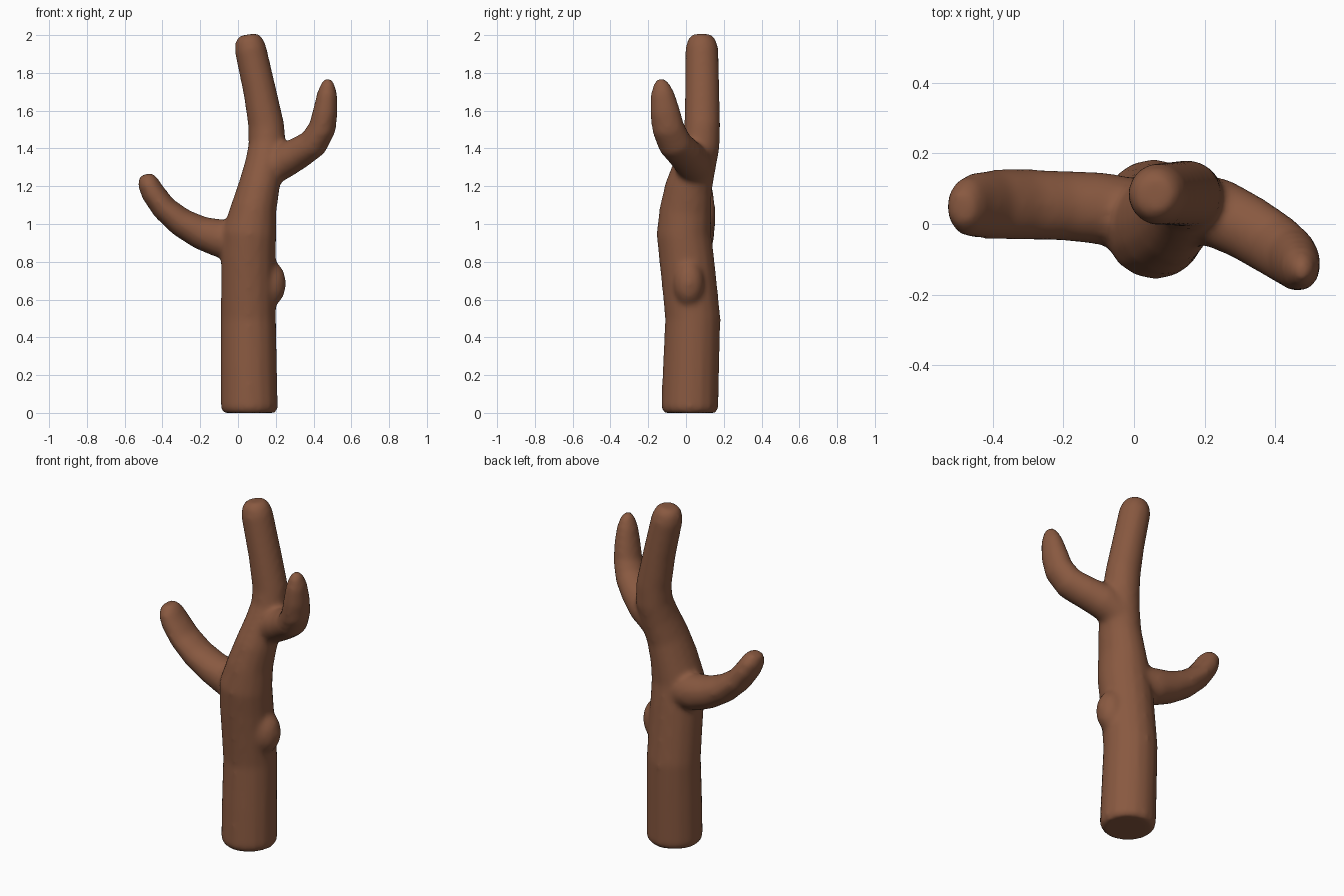
import bpy, bmesh, math
from mathutils import Vector, Matrix

SIDES = 16


def tube(bm, rows):
    """Sweep an oval along a path; rows are x, y, z, radius across y, radius in the xz plane."""
    pts = [Vector(r[:3]) for r in rows]
    rings = []
    for i, row in enumerate(rows):
        t = (pts[min(i + 1, len(pts) - 1)] - pts[max(i - 1, 0)]).normalized()
        u = Vector((0, 1, 0))
        u = (u - t * u.dot(t)).normalized()
        v = u.cross(t)
        ring = []
        for k in range(SIDES):
            a = 2 * math.pi * k / SIDES
            ring.append(bm.verts.new(pts[i] + u * math.cos(a) * row[3] + v * math.sin(a) * row[4]))
        rings.append(ring)
    for a, b in zip(rings, rings[1:]):
        for k in range(SIDES):
            n = (k + 1) % SIDES
            bm.faces.new((a[k], a[n], b[n], b[k]))
    bm.faces.new(rings[0][::-1])
    bm.faces.new(rings[-1])


bm = bmesh.new()

# Trunk
tube(bm, [
    (.06, .02, 0, .138, .138), (.06, .02, .025, .152, .152), (.057, .027, .25, .15, .15),
    (.055, .036, .5, .147, .147), (.055, .018, .68, .146, .146),
    (.055, .002, .83, .146, .146), (.06, -.012, .95, .145, .144),
    (.083, -.002, 1.08, .138, .122), (.112, .015, 1.2, .125, .11),
    (.14, .05, 1.32, .112, .103), (.155, .078, 1.42, .102, .1),
    (.15, .086, 1.52, .096, .096), (.116, .086, 1.7, .092, .088),
    (.065, .084, 1.93, .088, .085), (.058, .083, 1.975, .075, .073),
    (.054, .083, 2.003, .052, .05)])

# Left branch
tube(bm, [
    (.06, .02, .9, .1, .1), (-.1, .045, .925, .103, .102), (-.2, .052, .955, .1, .088),
    (-.3, .055, 1.008, .101, .077), (-.39, .056, 1.083, .1, .068),
    (-.45, .052, 1.165, .094, .064), (-.478, .047, 1.222, .08, .057),
    (-.49, .044, 1.262, .045, .035)])

# Right branch
tube(bm, [
    (.15, .05, 1.29, .1, .1), (.24, .03, 1.335, .1, .095), (.32, -.01, 1.375, .095, .085),
    (.4, -.06, 1.428, .092, .079), (.447, -.095, 1.51, .087, .073),
    (.463, -.112, 1.6, .08, .066), (.472, -.125, 1.69, .064, .054),
    (.475, -.132, 1.745, .042, .036), (.475, -.134, 1.77, .018, .016)])

# Knot on the right side of the trunk
bmesh.ops.create_uvsphere(bm, u_segments=16, v_segments=10, radius=1,
                          matrix=Matrix.Translation((.165, .015, .685)) @
                          Matrix.Diagonal((.09, .085, .125, 1)))
bmesh.ops.recalc_face_normals(bm, faces=bm.faces)

mesh = bpy.data.meshes.new("tree_trunk")
bm.to_mesh(mesh)
bm.free()
trunk = bpy.data.objects.new("tree_trunk", mesh)
bpy.context.collection.objects.link(trunk)

bark = bpy.data.materials.new("brown bark")
bark.diffuse_color = (.25, .1, .052, 1)
mesh.materials.append(bark)

# Fuse the parts into one skin and soften the joints
fuse = trunk.modifiers.new("fuse", 'REMESH')
fuse.mode = 'VOXEL'
fuse.voxel_size = .014
fuse.use_smooth_shade = True
soften = trunk.modifiers.new("soften", 'SMOOTH')
soften.factor = .5
soften.iterations = 10
